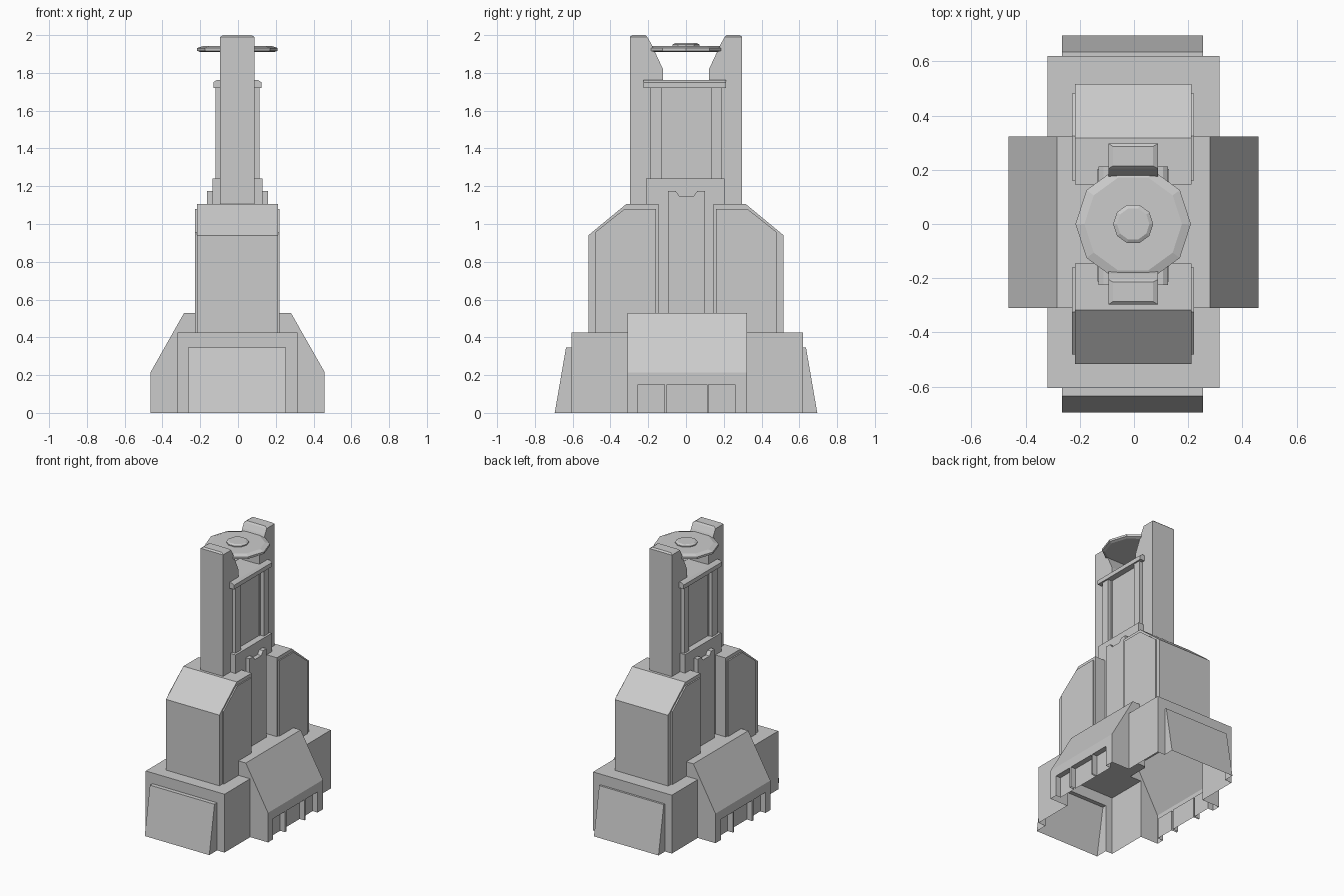
import bpy, bmesh, math
from mathutils import Vector

if "Cube" in bpy.data.objects:
    bpy.data.objects.remove(bpy.data.objects["Cube"])


def prism(name, pts, lo, hi, axis):
    """Extrude a 2D profile. axis 'x': pts are (y, z); axis 'y': pts are (x, z)."""
    def place(p, d):
        return (d, p[0], p[1]) if axis == 'x' else (p[0], d, p[1])
    bm = bmesh.new()
    a = [bm.verts.new(place(p, lo)) for p in pts]
    b = [bm.verts.new(place(p, hi)) for p in pts]
    n = len(pts)
    bm.faces.new(a)
    bm.faces.new(b[::-1])
    for i in range(n):
        j = (i + 1) % n
        bm.faces.new((a[i], b[i], b[j], a[j]))
    return finish(name, bm)


def finish(name, bm):
    bmesh.ops.recalc_face_normals(bm, faces=bm.faces)
    me = bpy.data.meshes.new(name)
    bm.to_mesh(me)
    bm.free()
    ob = bpy.data.objects.new(name, me)
    bpy.context.collection.objects.link(ob)
    return ob


def box(name, x0, x1, y0, y1, z0, z1):
    return prism(name, [(y0, z0), (y1, z0), (y1, z1), (y0, z1)], x0, x1, 'x')


def lathe(name, rings, sides):
    """Stack of low-poly rings (radius, z) with capped ends."""
    bm = bmesh.new()
    loops = [[bm.verts.new((r * math.cos(2 * math.pi * i / sides),
                            r * math.sin(2 * math.pi * i / sides), z))
              for i in range(sides)] for r, z in rings]
    for lo, hi in zip(loops, loops[1:]):
        for i in range(sides):
            j = (i + 1) % sides
            bm.faces.new((lo[i], lo[j], hi[j], hi[i]))
    bm.faces.new(loops[0][::-1])
    bm.faces.new(loops[-1])
    return finish(name, bm)


def boolean(ob, other, op):
    mod = ob.modifiers.new(op, 'BOOLEAN')
    mod.operation, mod.object, mod.solver = op, other, 'EXACT'
    bpy.context.view_layer.update()
    me = bpy.data.meshes.new_from_object(
        ob.evaluated_get(bpy.context.evaluated_depsgraph_get()))
    ob.modifiers.clear()
    ob.data = me
    bpy.data.objects.remove(other)


# Cross-shaped base: long block, sloped side wings, tilted end plates
base = box("base", -0.32, 0.315, -0.605, 0.62, 0, 0.425)
wing = [(-0.463, 0), (0.459, 0), (0.459, 0.215), (0.28, 0.53), (-0.285, 0.53), (-0.463, 0.215)]
boolean(base, prism("wings", wing, -0.31, 0.322, 'y'), 'UNION')
for s in (-1, 1):
    plate = [(s * 0.5, 0), (s * 0.695, 0), (s * 0.635, 0.347), (s * 0.5, 0.347)]
    boolean(base, prism("end_plate", plate, -0.265, 0.255, 'x'), 'UNION')

# Three recessed bays along the foot of each wing
for s in (-1, 1):
    for y0, y1 in ((-0.255, -0.115), (-0.1, 0.11), (0.12, 0.26)):
        x0, x1 = sorted((s * 0.42, s * 0.6))
        boolean(base, box("bay_cutter", x0, x1, y0, y1, -0.1, 0.15), 'DIFFERENCE')

# The base is hollow and open underneath
bm = bmesh.new()
bm.from_mesh(base.data)
floor = [f for f in bm.faces if all(v.co.z < 0.001 for v in f.verts)]
bmesh.ops.delete(bm, geom=floor, context='FACES')
bm.to_mesh(base.data)
bm.free()

# Core block of the tower
box("core", -0.135, 0.13, -0.213, 0.203, 0.53, 1.24)

for s, end in ((-1, "front"), (1, "back")):
    # Shoulders with sloped tops, and thin raised panels on their sides
    body = [(0.145, 0.424), (0.517, 0.424), (0.517, 0.94), (0.317, 1.105), (0.145, 1.105)]
    panel = [(0.16, 0.424), (0.482, 0.424), (0.482, 0.955), (0.325, 1.08), (0.16, 1.08)]
    prism(end + "_shoulder", [(s * y, z) for y, z in body], -0.218, 0.212, 'x')
    prism(end + "_shoulder_panel", [(s * y, z) for y, z in panel], -0.228, 0.221, 'x')

    # Tall fins holding the disc, notched inward below it, with chamfered tops
    fin = [(0.297, 1.1), (0.297, 1.99), (0.205, 1.99), (0.185, 1.955),
           (0.122, 1.82), (0.122, 1.1)]
    prism(end + "_fin", [(s * y, z) for y, z in fin], -0.094, 0.088, 'x')
    cap = box(end + "_fin_cap", -0.094, 0.088, *sorted((s * 0.297, s * 0.205)), 1.99, 2.0)
    for v in cap.data.vertices:
        if v.co.z > 1.995:
            v.co.x = -0.078 if v.co.x < 0 else 0.07
            v.co.y = s * (0.286 if abs(v.co.y) > 0.25 else 0.214)

# Notched strips running up both flanks
strip = [(-0.095, 0.53), (0.1, 0.53), (0.1, 1.175), (0.06, 1.175), (0.04, 1.147),
         (-0.035, 1.147), (-0.055, 1.175), (-0.095, 1.175)]
prism("flank_strip", strip, -0.165, 0.16, 'x')

# Upper tower: recessed wall, corner posts and overhanging lintels
box("upper_wall", -0.088, 0.082, -0.185, 0.185, 1.24, 1.76)
for s, side in ((-1, "left"), (1, "right")):
    x0, x1 = sorted((s * 0.07 - 0.003, s * 0.117 - 0.003))
    for y0, y1 in ((-0.19, -0.13), (0.135, 0.19)):
        box(side + "_post", x0, x1, y0, y1, 1.24, 1.73)
    x0, xm, x1 = (s * d - 0.003 for d in (0.07, 0.11, 0.128))
    lintel = [(x0, 1.72), (x1, 1.72), (x1, 1.75), (xm, 1.762), (x0, 1.762)]
    prism(side + "_lintel", lintel, -0.225, 0.213, 'y')

# Ten-sided disc with a raised hub
disc = lathe("disc", [(0.195, 1.91), (0.213, 1.917), (0.213, 1.932), (0.18, 1.943)], 10)
hub = lathe("disc_hub", [(0.074, 1.938), (0.074, 1.95), (0.06, 1.958)], 10)
for ob in (disc, hub):
    ob.location = (-0.003, 0, 0)
